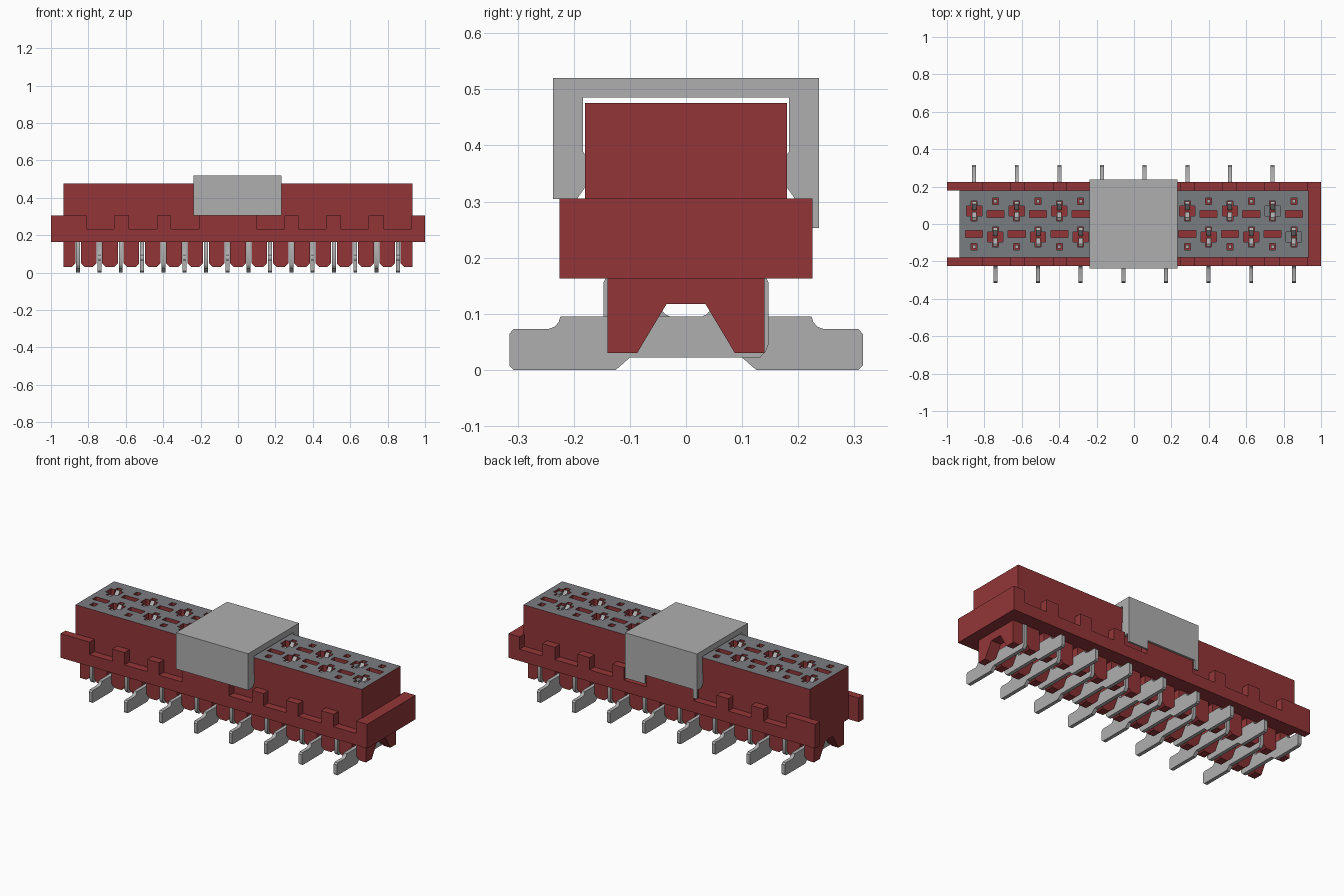
import bpy, bmesh, math
from mathutils import Vector

cube = bpy.data.objects.get("Cube")
if cube:
    bpy.data.objects.remove(cube, do_unlink=True)


def material(name, rgb):
    m = bpy.data.materials.new(name)
    m.use_nodes = True
    m.diffuse_color = (*rgb, 1)
    m.node_tree.nodes["Principled BSDF"].inputs["Base Color"].default_value = (*rgb, 1)
    return m


RED = material("red_plastic", (0.29, 0.036, 0.038))
METAL = material("light_metal", (0.43, 0.43, 0.43))
GREY = material("dark_grey", (0.195, 0.205, 0.22))


def prism(bm, pts, axis, lo, hi):
    """Extrude a 2D outline along an axis; outline is in the other two axes."""
    def place(p, t):
        return {"x": (t, *p), "y": (p[0], t, p[1]), "z": (*p, t)}[axis]
    a = [bm.verts.new(place(p, lo)) for p in pts]
    b = [bm.verts.new(place(p, hi)) for p in pts]
    faces = [bm.faces.new(a), bm.faces.new(b[::-1])]
    n = len(pts)
    for i in range(n):
        j = (i + 1) % n
        faces.append(bm.faces.new((a[j], a[i], b[i], b[j])))
    return faces


def rect(cx, cy, w, h):
    return [(cx - w / 2, cy - h / 2), (cx + w / 2, cy - h / 2),
            (cx + w / 2, cy + h / 2), (cx - w / 2, cy + h / 2)]


def box(bm, x0, x1, y0, y1, z0, z1):
    return prism(bm, [(x0, y0), (x1, y0), (x1, y1), (x0, y1)], "z", z0, z1)


def plus(cx, cy, w, h, tw, th):
    """Cross outline: a w x h bar crossed by a tw x th bar."""
    quarter = [(w / 2, h / 2), (tw / 2, h / 2), (tw / 2, th / 2)]
    pts = quarter + [(-x, y) for x, y in quarter[::-1]]
    pts += [(-x, -y) for x, y in quarter] + [(x, -y) for x, y in quarter[::-1]]
    return [(cx + x, cy + y) for x, y in pts]


def finish(name, bm, mat, smooth=False):
    bmesh.ops.recalc_face_normals(bm, faces=bm.faces)
    me = bpy.data.meshes.new(name)
    bm.to_mesh(me)
    bm.free()
    me.materials.append(mat)
    ob = bpy.data.objects.new(name, me)
    bpy.context.collection.objects.link(ob)
    if smooth:
        bpy.ops.object.select_all(action="DESELECT")
        ob.select_set(True)
        bpy.context.view_layer.objects.active = ob
        bpy.ops.object.shade_smooth_by_angle(angle=math.radians(35))
    return ob


PITCH = 0.114
# position index, x, and side of the foot (+1 back, -1 front)
CELLS = [(i, -0.855 + i * PITCH, 1 if i % 2 == 0 else -1) for i in range(16)]

# Upper housing with contact openings cut into its top
bm = bmesh.new()
box(bm, -0.933, 0.933, -0.18, 0.18, 0.163, 0.476)
housing = finish("housing", bm, RED)
bm = bmesh.new()
for i, x, s in CELLS:
    prism(bm, plus(x, s * 0.07, 0.082, 0.052, 0.032, 0.108), "z", 0.42, 0.6)
    prism(bm, rect(x, -s * 0.053, 0.092, 0.036), "z", 0.44, 0.6)
    prism(bm, rect(x, -s * 0.122, 0.032, 0.034), "z", 0.44, 0.6)
cutter = finish("opening_cutter", bm, RED)
cutter.hide_render = True
mod = housing.modifiers.new("openings", "BOOLEAN")
mod.operation = "DIFFERENCE"
mod.solver = "EXACT"
mod.object = cutter
bpy.context.view_layer.objects.active = housing
bpy.ops.object.modifier_apply(modifier=mod.name)
bpy.data.objects.remove(cutter, do_unlink=True)
# Top face is dark grey, everything else red
me = housing.data
me.materials.clear()
me.materials.append(RED)
me.materials.append(GREY)
for p in me.polygons:
    p.material_index = 1 if p.normal.z > 0.9 and p.center.z > 0.475 else 0

# Notched side rails, running past the housing at one end
notches = [-0.81, -0.582, -0.357, 0.1, 0.323, 0.55, 0.78]
outline = [(-1, 0.163), (-1, 0.305)]
for n in notches:
    outline += [(n, 0.305), (n, 0.232), (n + 0.148, 0.232), (n + 0.148, 0.305)]
outline += [(1, 0.305), (1, 0.163)]
for name, y0, y1 in (("front_rail", -0.225, -0.18), ("back_rail", 0.18, 0.225)):
    bm = bmesh.new()
    prism(bm, outline, "y", y0, y1)
    finish(name, bm, RED)
bm = bmesh.new()
box(bm, 0.933, 1.0, -0.18, 0.18, 0.163, 0.305)
finish("end_wall", bm, RED)

# Arched ribs under the housing, one between each pair of pins
half = [(0.035, 0.117), (0.087, 0.03), (0.14, 0.03), (0.14, 0.165)]
arch = half + [(-y, z) for y, z in half[::-1]]
bm = bmesh.new()
SLOT = 0.015
edges_x = [-0.933 - SLOT] + [x for _, x, _ in CELLS] + [0.933 + SLOT]
for a, b in zip(edges_x, edges_x[1:]):
    prism(bm, arch, "x", a + SLOT, b - SLOT)
low = [e for e in bm.edges
       if all(abs(v.co.z - 0.03) < 1e-4 for v in e.verts)
       and abs(e.verts[0].co.x - e.verts[1].co.x) < 1e-4
       and abs(e.verts[0].co.x) < 0.93]
bmesh.ops.bevel(bm, geom=low, offset=0.02, segments=1, affect="EDGES")
finish("lower_ribs", bm, RED)

# Solder pins: foot on one side, stem rising on the other
foot = [(0.307, 0), (0.315, 0.008), (0.315, 0.064), (0.307, 0.073),
        (0.245, 0.073), (0.234, 0.077), (0.227, 0.085), (0.224, 0.095),
        (-0.028, 0.095), (-0.037, 0.099), (-0.043, 0.106), (-0.046, 0.116),
        (-0.046, 0.17), (-0.14, 0.17), (-0.147, 0.156), (-0.147, 0.045),
        (-0.142, 0.033), (-0.132, 0.022), (0.1, 0.022), (0.125, 0)]
for i, x, s in CELLS:
    bm = bmesh.new()
    prism(bm, [(y * s, z) for y, z in foot], "x", x - 0.0105, x + 0.0105)
    finish(f"pin_{i + 1}", bm, METAL, smooth=True)

# Spring contacts seen inside the openings
bm = bmesh.new()
for i, x, s in CELLS:
    cy = s * 0.07
    for d in (-1, 1):
        arm = [(cy + d * 0.05, 0.415), (cy + d * 0.05, 0.466), (cy + d * 0.036, 0.472),
               (cy + d * 0.006, 0.44), (cy + d * 0.006, 0.415)]
        prism(bm, arm, "x", x - 0.012, x + 0.012)
    box(bm, x - 0.009, x + 0.009, -s * 0.122 - 0.01, -s * 0.122 + 0.01, 0.435, 0.462)
finish("spring_contacts", bm, METAL)

# Grey inserts in the last two openings
bm = bmesh.new()
for i, x, s in CELLS[-2:]:
    for d in (-1, 1):
        prism(bm, rect(x + d * 0.0275, s * 0.07, 0.027, 0.052), "z", 0.419, 0.462)
finish("opening_inserts", bm, GREY)

# Pick-and-place cap clipped over the middle
side = [(0.237, 0.52), (0.237, 0.305), (0.194, 0.305), (0.18, 0.325),
        (0.18, 0.383), (0.184, 0.39), (0.184, 0.485)]
bm = bmesh.new()
prism(bm, side + [(-y, z) for y, z in side[::-1]], "x", -0.237, 0.232)
finish("cap", bm, METAL)

# Locating tabs on the back of the cap
bm = bmesh.new()
for x0, x1 in ((0.103, 0.232), (-0.237, -0.212)):
    box(bm, x0, x1, 0.2255, 0.237, 0.253, 0.305)
finish("cap_tabs", bm, METAL)
